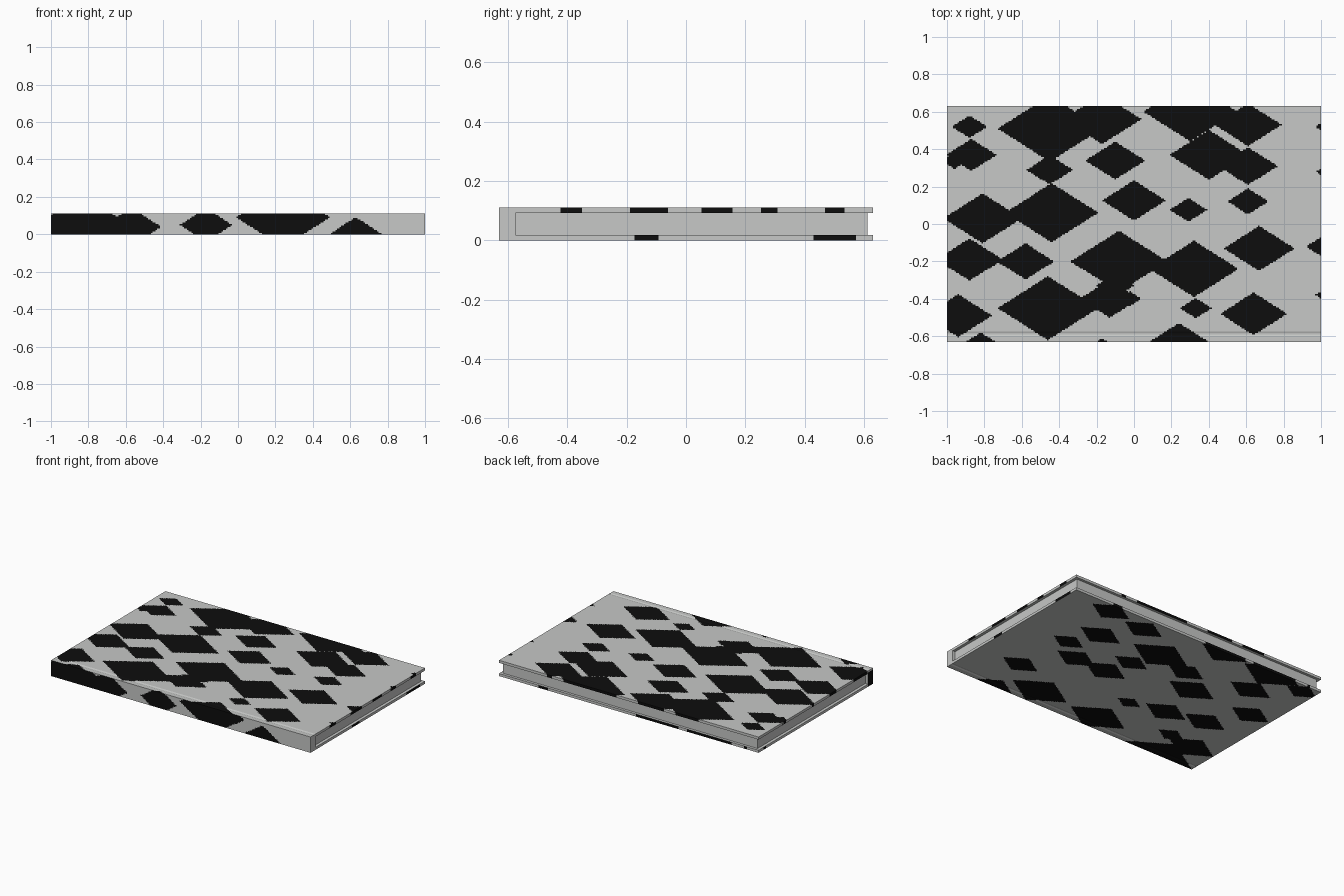
import bpy
from mathutils import Vector

if "Cube" in bpy.data.objects:
    bpy.data.objects.remove(bpy.data.objects["Cube"])

X, Y, H = 1.0, 0.63, 0.11        # half length, half depth, height
T, SPINE = 0.018, -0.575         # board thickness, inner face of the spine
ASPECT = 0.63                    # diamond height / width


def material(name, rgb):
    m = bpy.data.materials.new(name)
    m.diffuse_color = (*rgb, 1)
    m.use_nodes = True
    m.node_tree.nodes["Principled BSDF"].inputs["Base Color"].default_value = m.diffuse_color
    return m


GREY = material("light grey", (0.57, 0.58, 0.57))
BLACK = material("black", (0.004, 0.004, 0.004))

# Diamonds of the cover pattern: centre x, centre y (or z), half width
TOP = [(-.88, .52, .095), (-.87, .37, .135), (-.96, .34, .07), (-.81, .03, .21),
       (-.45, .51, .28), (-.17, .56, .21), (-.45, .29, .125), (-.44, .06, .25),
       (-.10, .34, .16), (0, .125, .17), (.29, .075, .10), (.30, .60, .25),
       (.61, .53, .18), (.40, .37, .21), (.61, .31, .16), (.61, .12, .11),
       (.67, -.13, .19), (-.88, -.19, .18), (-.58, -.20, .155), (-.08, -.20, .26),
       (.32, -.24, .24), (-.46, -.45, .27), (-.13, -.40, .16), (-.02, -.40, .06),
       (-.10, -.33, .10), (.33, -.45, .085), (.64, -.48, .18), (-.94, -.49, .18),
       (-.82, -.63, .08), (.24, -.63, .16), (-.17, -.63, .03), (1.02, -.12, .10),
       (1, .52, .03), (1, .28, .025), (1, -.38, .03)]
BOTTOM = [(.66, .56, .15), (.52, .29, .16), (.36, .52, .15), (.62, .10, .12),
          (.07, .34, .22), (.15, .15, .13), (.21, -.03, .16), (.36, -.49, .22),
          (.67, -.31, .14), (.45, -.03, .15), (-.19, .28, .14), (-.36, .13, .18),
          (-.22, .62, .18), (-.62, .60, .22), (-.64, .37, .16), (-.16, -.24, .09),
          (-.13, -.51, .22), (-.41, -.18, .16), (-.68, -.12, .16), (-.84, .13, .15),
          (-.90, .56, .12), (-.82, -.42, .18), (-.62, -.38, .10),
          (.62, -.63, .15), (-.72, -.63, .28)]
FRONT = [(-.83, .05, .25), (-.57, .04, .16), (-.17, .05, .14), (.24, .09, .25), (.63, -.01, .16)]
# Black bands on the right-hand board edges
EDGE_TOP = [(-.42, -.35), (-.19, -.06), (.05, .16), (.25, .31), (.47, .53)]
EDGE_BOTTOM = [(-.17, -.09), (.43, .57)]


def in_diamonds(diamonds, a, b):
    return any(abs(a - cx) + abs(b - cy) / ASPECT < r for cx, cy, r in diamonds)


def in_bands(bands, y):
    return any(a < y < b for a, b in bands)


def groove(y):
    """Depth of the hinge groove beside the spine."""
    return 0.005 * max(0, 1 - abs(y + 0.587) / 0.012)


class Sheets:
    """Collects subdivided rectangles facing u x v into one object."""
    def __init__(self):
        self.verts, self.faces, self.mats = [], [], []

    def add(self, origin, u, v, nu=1, nv=1, paint=None, bend=None):
        o, u, v = Vector(origin), Vector(u), Vector(v)
        base = len(self.verts)
        for j in range(nv + 1):
            for i in range(nu + 1):
                p = o + u * (i / nu) + v * (j / nv)
                if bend:
                    p.z += bend(p.y)
                self.verts.append(p)
        for j in range(nv):
            for i in range(nu):
                a = base + j * (nu + 1) + i
                self.faces.append((a, a + 1, a + nu + 2, a + nu + 1))
                c = o + u * ((i + .5) / nu) + v * ((j + .5) / nv)
                self.mats.append(int(bool(paint and paint(c))))

    def build(self, name):
        me = bpy.data.meshes.new(name)
        me.from_pydata(self.verts, [], self.faces)
        me.materials.append(GREY)
        me.materials.append(BLACK)
        me.polygons.foreach_set("material_index", self.mats)
        ob = bpy.data.objects.new(name, me)
        bpy.context.collection.objects.link(ob)
        return ob


def top_paint(c):
    return in_diamonds(TOP, c.x, c.y)


def bottom_paint(c):
    return in_diamonds(BOTTOM, c.x, c.y)


def front_paint(c):
    return in_diamonds(FRONT, c.x, c.z)


NX, NY = 250, 158
DX, DY = 2 * X, 2 * Y
BOARD = Y - SPINE

# Cover: outer faces with the diamond pattern
cover = Sheets()
cover.add((-X, -Y, H), (DX, 0, 0), (0, DY, 0), NX, NY, top_paint, lambda y: -groove(y))
cover.add((-X, Y, 0), (DX, 0, 0), (0, -DY, 0), NX, NY, bottom_paint, groove)
cover.add((-X, -Y, 0), (DX, 0, 0), (0, 0, H), NX, 14, front_paint)

# Cover: inner faces of the boards and the spine
cover.add((-X, Y, H - T), (DX, 0, 0), (0, -BOARD, 0))
cover.add((-X, SPINE, T), (DX, 0, 0), (0, BOARD, 0))
cover.add((X, SPINE, T), (-DX, 0, 0), (0, 0, H - 2 * T))

# Cover: fore edges and side edges of both boards
for z, paint, bands in ((H - T, top_paint, EDGE_TOP), (0, bottom_paint, EDGE_BOTTOM)):
    cover.add((X, Y, z), (-DX, 0, 0), (0, 0, T), NX, 1, paint)
    cover.add((X, SPINE, z), (0, BOARD, 0), (0, 0, T), 150, 1,
              lambda c: in_bands(bands, c.y))
    cover.add((-X, Y, z), (0, -BOARD, 0), (0, 0, T), 150, 1, paint)

# Cover: ends of the spine
cover.add((X, -Y, 0), (0, SPINE + Y, 0), (0, 0, H))
cover.add((-X, SPINE, 0), (0, -Y - SPINE, 0), (0, 0, H), 4, 10, front_paint)
cover.build("book_cover")

# Page block, set back from the cover edges
PX, PY = 0.98, 0.612
pages = Sheets()
PD, PH = PY - SPINE, H - 2 * T
pages.add((PX, SPINE, T), (0, PD, 0), (0, 0, PH))
pages.add((-PX, PY, T), (0, -PD, 0), (0, 0, PH))
pages.add((PX, PY, T), (-2 * PX, 0, 0), (0, 0, PH))
pages.build("page_block")
